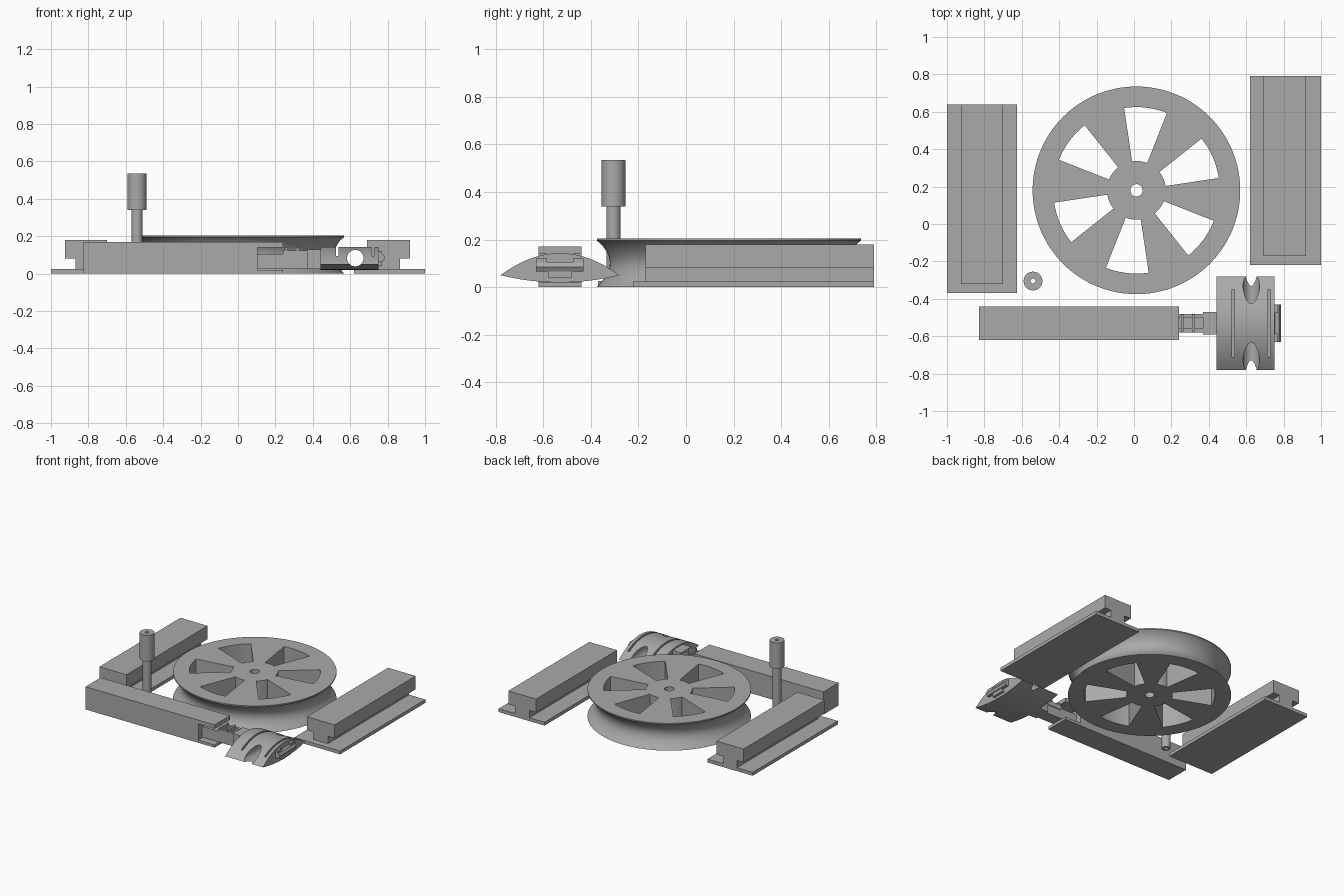
import bpy, bmesh, math
from mathutils import Matrix, Vector

cube = bpy.data.objects.get("Cube")
if cube:
    bpy.data.objects.remove(cube, do_unlink=True)

grey = bpy.data.materials.new("plain_grey")
grey.use_nodes = True
grey.diffuse_color = (0.4, 0.4, 0.4, 1)
grey.node_tree.nodes["Principled BSDF"].inputs["Base Color"].default_value = grey.diffuse_color


def finish(name, bm):
    bmesh.ops.recalc_face_normals(bm, faces=bm.faces[:])
    mesh = bpy.data.meshes.new(name)
    bm.to_mesh(mesh)
    bm.free()
    ob = bpy.data.objects.new(name, mesh)
    bpy.context.collection.objects.link(ob)
    mesh.materials.append(grey)
    return ob


def extrude(name, points, shift):
    """Closed outline swept along a straight vector."""
    bm = bmesh.new()
    face = bm.faces.new([bm.verts.new(p) for p in points])
    swept = bmesh.ops.extrude_face_region(bm, geom=[face])["geom"]
    verts = [v for v in swept if isinstance(v, bmesh.types.BMVert)]
    bmesh.ops.translate(bm, verts=verts, vec=shift)
    return finish(name, bm)


def box(name, x, y, z):
    return extrude(name, [(x[0], y[0], z[0]), (x[1], y[0], z[0]),
                          (x[1], y[1], z[0]), (x[0], y[1], z[0])], (0, 0, z[1] - z[0]))


def lathe(name, profile, centre, steps=96):
    """Closed (radius, height) ring profile turned around z."""
    bm = bmesh.new()
    verts = [bm.verts.new((r, 0, z)) for r, z in profile]
    edges = [bm.edges.new((verts[i - 1], verts[i])) for i in range(len(verts))]
    bmesh.ops.spin(bm, geom=verts + edges, cent=(0, 0, 0), axis=(0, 0, 1),
                   angle=math.tau, steps=steps, use_merge=True)
    bmesh.ops.remove_doubles(bm, verts=bm.verts[:], dist=1e-5)
    bmesh.ops.translate(bm, verts=bm.verts[:], vec=(*centre, 0))
    return finish(name, bm)


def smooth(ob):
    bpy.ops.object.select_all(action='DESELECT')
    ob.select_set(True)
    bpy.context.view_layer.objects.active = ob
    bpy.ops.object.shade_smooth_by_angle(angle=math.radians(30))


def cut(ob, cutter):
    mod = ob.modifiers.new(cutter.name, 'BOOLEAN')
    mod.operation, mod.solver, mod.object = 'DIFFERENCE', 'EXACT', cutter
    bpy.context.view_layer.objects.active = ob
    bpy.ops.object.modifier_apply(modifier=mod.name)
    bpy.data.objects.remove(cutter, do_unlink=True)


# T-section rails on thin base plates
def rail(side, x0, x1, top, y0, y1):
    box(side + "_rail_base", (x0, x1), (y0, y1), (0, 0.025))
    a, b = top
    s, t = a + 0.055, b - 0.055
    outline = [(s, 0.025), (t, 0.025), (t, 0.08), (b, 0.08),
               (b, 0.18), (a, 0.18), (a, 0.08), (s, 0.08)]
    start = y0 + 0.05
    extrude(side + "_rail_head", [(x, start, z) for x, z in outline], (0, y1 - start, 0))


rail("right", -1.0, -0.625, (-0.925, -0.70), -0.37, 0.64)
rail("left", 0.62, 1.0, (0.69, 0.92), -0.22, 0.79)

# Grooved wheel with six wedge windows
hub = Vector((0.013, 0.18, 0))
groove = []
for i in range(17):
    t = i / 16
    groove.append((0.555 - 0.055 * math.sin(math.pi * t) ** 0.8, 0.006 + 0.19 * t))
wheel = lathe("wheel", [(0.033, 0), (0.555, 0)] + groove[1:] + [(0.555, 0.205), (0.033, 0.205)],
              hub.xy, 128)
for k in range(6):
    mid = 83.5 + 60 * k
    arc = [math.radians(mid - 15 + 30 * j / 10) for j in range(11)]
    ring = [(0.445, a) for a in arc] + [(0.157, a) for a in reversed(arc)]
    wedge = [hub + Vector((r * math.cos(a), r * math.sin(a), -0.1)) for r, a in ring]
    cut(wheel, extrude("window_cutter", wedge, (0, 0, 0.5)))
smooth(wheel)

# Crank handle standing on its pin
smooth(lathe("crank_handle", [(0.013, 0), (0.03, 0), (0.03, 0.34), (0.05, 0.34),
                              (0.05, 0.535), (0.013, 0.535)], (-0.54, -0.305), 48))

# Front bar with a slotted end
mid_y = -0.53
bar_outline = [(-0.83, 0), (0.24, 0), (0.24, 0.02), (0.105, 0.02),
               (0.105, 0.14), (0.24, 0.14), (0.24, 0.17), (-0.83, 0.17)]
extrude("front_bar", [(x, -0.62, z) for x, z in bar_outline], (0, 0.18, 0))

# Tongue linking the bar and the shaped head
box("tongue", (0.105, 0.38), (-0.575, -0.485), (0.025, 0.105))
box("tongue_collar", (0.37, 0.445), (-0.59, -0.47), (0.025, 0.13))
for sign in (-1, 1):
    y = mid_y + sign * 0.04
    box("tongue_side_rib", (0.24, 0.37), (y - 0.01, y + 0.01), (0.09, 0.125))
for x in (0.25, 0.31):
    box("tongue_cross_rib", (x, x + 0.015), (-0.575, -0.485), (0.09, 0.14))


# Lens-section head with raised middle
def lens(name, x0, x1, top, half=0.25):
    steps = [-1 + i / 12 for i in range(25)]
    upper = [(x0, mid_y + half * u, 0.05 + (top - 0.05) * (1 - u * u)) for u in steps]
    lower = [(x0, mid_y + half * u, 0.05 - 0.03 * (1 - u * u)) for u in reversed(steps[1:-1])]
    return extrude(name, upper + lower, (x1 - x0, 0, 0))


head = lens("clasp_head", 0.44, 0.752, 0.143)
# Long slits near both sides of the head
for x in (0.53, 0.722):
    cut(head, box("slit_cutter", (x - 0.007, x + 0.007), (-0.71, -0.35), (0.085, 0.3)))
# Round bore running front to back
bore = bmesh.new()
bmesh.ops.create_cone(bore, cap_ends=True, segments=48, radius1=0.044, radius2=0.044, depth=1,
                      matrix=Matrix.Translation((0.627, mid_y, 0.083)) @ Matrix.Rotation(math.pi / 2, 4, 'X'))
cut(head, finish("bore_cutter", bore))
smooth(head)

# End catch on the head
catch_outline = [(-0.1, 0.07), (-0.05, 0.07), (-0.05, 0.04), (0.05, 0.04), (0.05, 0.07),
                 (0.1, 0.07), (0.1, 0.12), (0.055, 0.12), (0.055, 0.1),
                 (-0.055, 0.1), (-0.055, 0.12), (-0.1, 0.12)]
extrude("end_catch", [(0.745, mid_y + y, z) for y, z in catch_outline], (0.025, 0, 0))
hexagon = [(0.765 + 0.022 * math.cos(i * math.pi / 3), -0.63,
            0.085 + 0.022 * math.sin(i * math.pi / 3)) for i in range(6)]
extrude("catch_pin", hexagon, (0, 0.2, 0))
